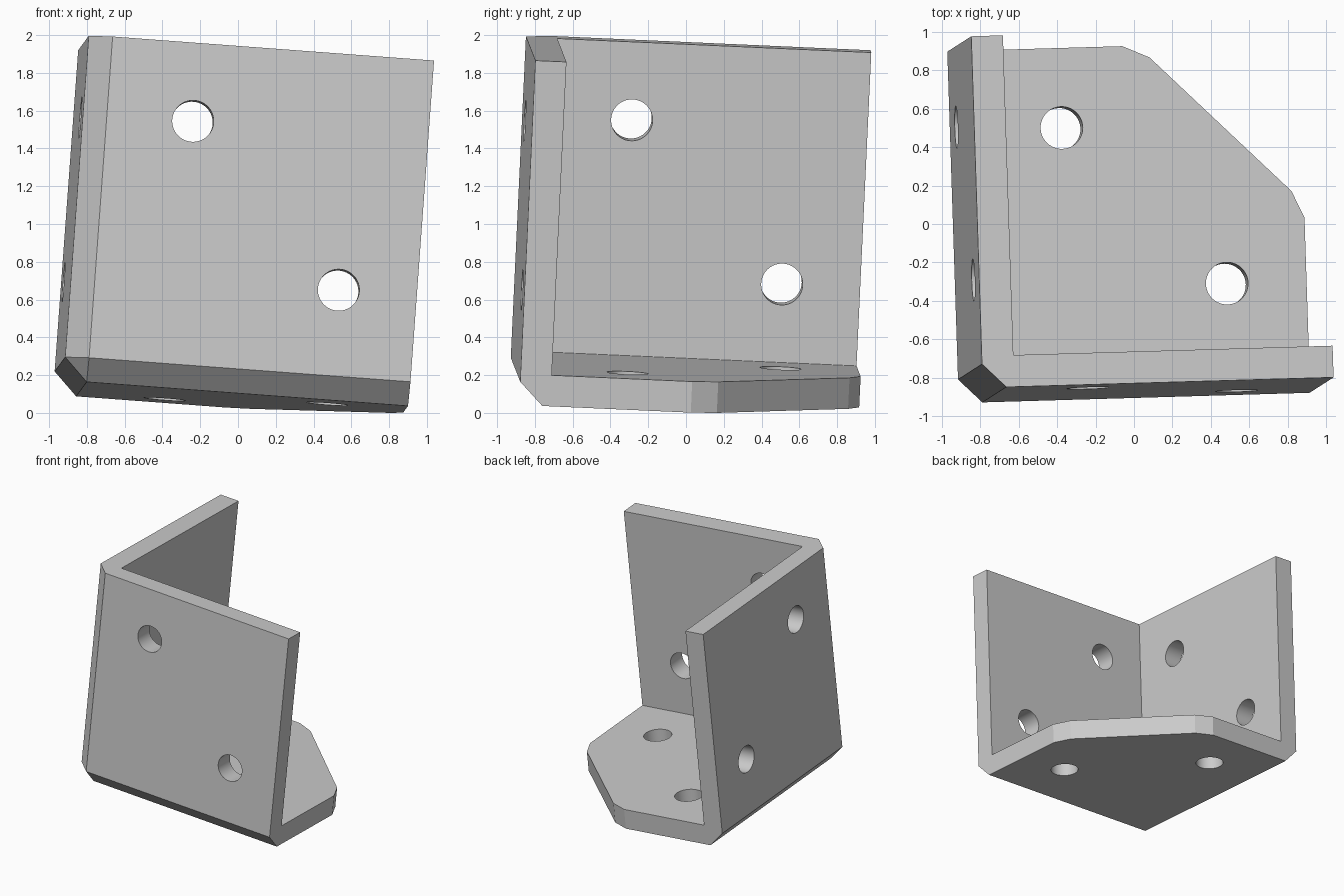
import bpy, bmesh, math
from mathutils import Matrix, Vector

cube = bpy.data.objects.get("Cube")
if cube:
    bpy.data.objects.remove(cube, do_unlink=True)

SIDE = 1.83       # length of each plate
THICK = 0.165     # plate thickness
CHAMFER = 0.123   # chamfer along the outer corner edges
HOLE_RADIUS = 0.11
HOLES = [(0.58, 1.415), (1.415, 0.58)]
CORNER_CUT = [(0.77, 1.893), (1.05, 1.767), (1.767, 1.05), (1.893, 0.77), (2.2, 2.2)]

steel = bpy.data.materials.new("light grey")
steel.use_nodes = True
grey = (0.6, 0.6, 0.6, 1)
steel.diffuse_color = grey
steel.node_tree.nodes["Principled BSDF"].inputs["Base Color"].default_value = grey


def make_object(name, bm):
    bmesh.ops.recalc_face_normals(bm, faces=bm.faces)
    mesh = bpy.data.meshes.new(name)
    bm.to_mesh(mesh)
    bm.free()
    mesh.materials.append(steel)
    obj = bpy.data.objects.new(name, mesh)
    bpy.context.collection.objects.link(obj)
    return obj


def box(low, high):
    bm = bmesh.new()
    size = high - low
    middle = Vector.Fill(3, (low + high) / 2)
    bmesh.ops.create_cube(bm, size=size, matrix=Matrix.Translation(middle))
    return bm


def prism(points, low, high, turn):
    bm = bmesh.new()
    base = bm.faces.new([bm.verts.new((x, y, low)) for x, y in points])
    top = bmesh.ops.extrude_face_region(bm, geom=[base])["geom"]
    verts = [v for v in top if isinstance(v, bmesh.types.BMVert)]
    bmesh.ops.translate(bm, verts=verts, vec=(0, 0, high - low))
    bm.transform(turn)
    return bm


def circle(center, radius, count=48):
    angles = [math.tau * i / count for i in range(count)]
    return [(center[0] + radius * math.cos(a), center[1] + radius * math.sin(a)) for a in angles]


# Solid block with its three outer corner edges chamfered
bm = box(0, SIDE)
corner = min(bm.verts, key=lambda v: v.co.length)
bmesh.ops.bevel(bm, geom=list(corner.link_edges), offset=CHAMFER, segments=1,
                affect='EDGES', profile=0.5)
bracket = make_object("corner_bracket", bm)

# Cutters: the hollow, then the clipped corner and two bolt holes of each plate
cutters = [make_object("hollow_cutter", box(THICK, SIDE + 1))]
cycle = Matrix(((0, 0, 1, 0), (1, 0, 0, 0), (0, 1, 0, 0), (0, 0, 0, 1)))
turn = Matrix.Identity(4)
for plate in ("bottom", "left", "front"):
    shapes = [CORNER_CUT] + [circle(h, HOLE_RADIUS) for h in HOLES]
    for shape in shapes:
        cutters.append(make_object(plate + "_cutter", prism(shape, -0.2, THICK + 0.2, turn)))
    turn = cycle @ turn

bpy.ops.object.select_all(action='DESELECT')
bpy.context.view_layer.objects.active = bracket
bracket.select_set(True)
for cutter in cutters:
    cutter.hide_render = True
    mod = bracket.modifiers.new("cut", 'BOOLEAN')
    mod.operation = 'DIFFERENCE'
    mod.solver = 'EXACT'
    mod.object = cutter
    bpy.ops.object.modifier_apply(modifier=mod.name)
    bpy.data.objects.remove(cutter, do_unlink=True)

# Slight tilt of the whole bracket
u = Vector((0.9968, 0.0293, -0.0745)).normalized()
w = Vector((0.076, 0.047, 0.996))
w = (w - u * w.dot(u)).normalized()
v = w.cross(u)
tilt = Matrix((u, v, w)).transposed().to_4x4()
bracket.data.transform(Matrix.Translation((-0.92, -0.937, 0.178)) @ tilt)

# Rest on the ground
lowest = min(vert.co.z for vert in bracket.data.vertices)
bracket.data.transform(Matrix.Translation((0, 0, -lowest)))
bpy.ops.object.shade_smooth_by_angle(angle=math.radians(15))
